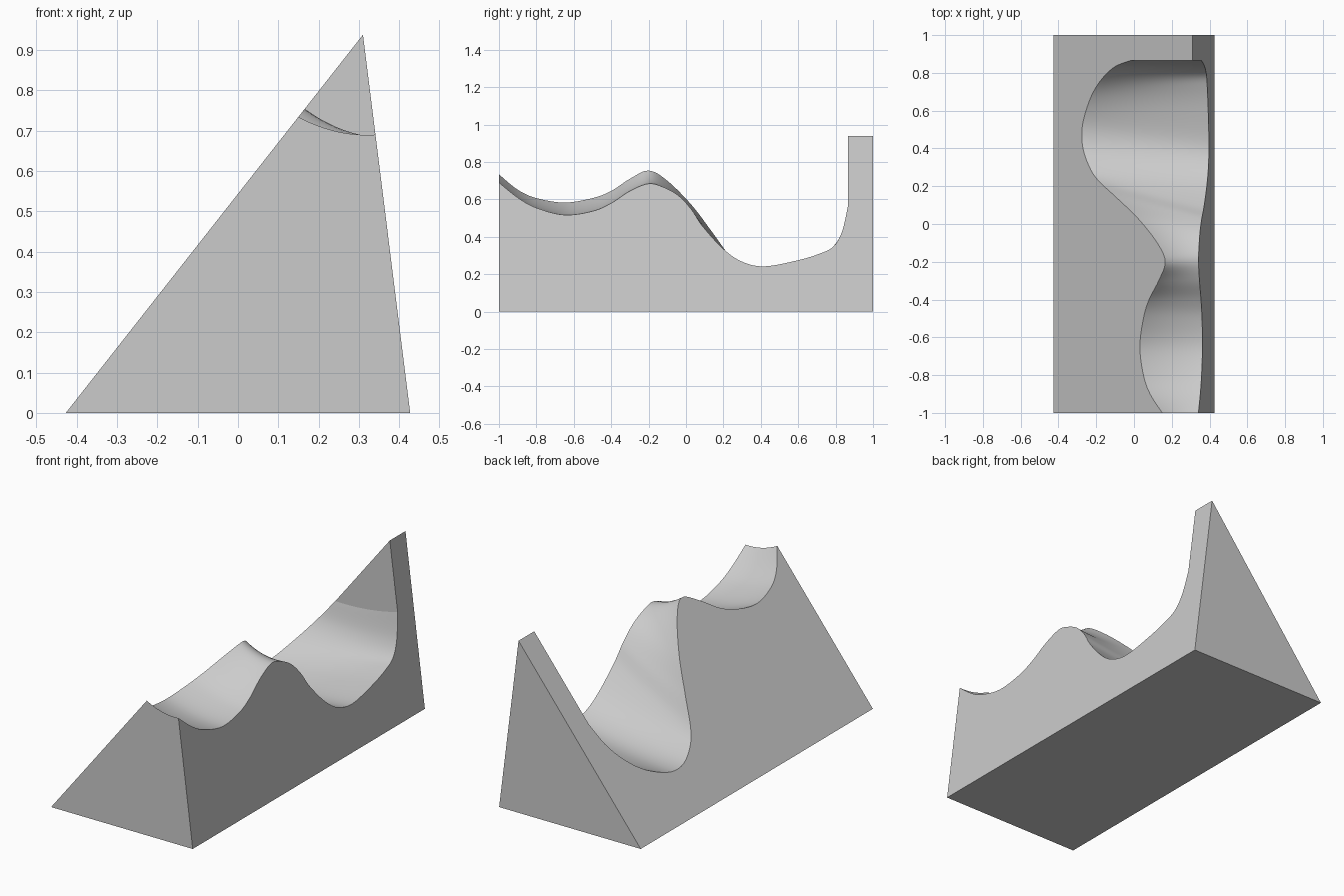
import bpy
import bmesh
from mathutils import Vector

cube = bpy.data.objects.get("Cube")
if cube:
    bpy.data.objects.remove(cube, do_unlink=True)

# Triangular prism that the block is carved from
HALF, PEAK_X, PEAK_Z = 0.427, 0.31, 0.938
WALL_Y = 0.865
ACROSS, STEPS, SAG = 16, 6, 0.014

# Rim stations along the block: sloping-side y, z, then steep-side y, z
STATIONS = [
    (-1, .734, -1, .69), (-.9, .652, -.9, .61), (-.8, .607, -.8, .555),
    (-.65, .583, -.65, .517), (-.5, .607, -.5, .537), (-.4, .645, -.4, .58),
    (-.3, .71, -.3, .645), (-.2, .754, -.2, .684), (-.1, .70, -.12, .665),
    (.03, .57, -.04, .62), (.14, .425, .03, .545), (.23, .303, .09, .455),
    (.3, .244, .2, .335), (.4, .2, .3, .267), (.5, .193, .42, .242),
    (.6, .22, .6, .275), (.7, .27, .72, .312), (.78, .34, .79, .35),
    (.835, .42, .835, .43), (WALL_Y, .52, WALL_Y, .56),
]


def slope_point(y, z):
    return Vector((-HALF + z * (PEAK_X + HALF) / PEAK_Z, y, z))


def steep_point(y, z):
    return Vector((HALF - z * (HALF - PEAK_X) / PEAK_Z, y, z))


def spline(points, steps):
    """Smooth curve passing through every station."""
    pts = [Vector(p) for p in points]
    pts = [pts[0]] + pts + [pts[-1]]
    result = []
    for a, b, c, d in zip(pts, pts[1:], pts[2:], pts[3:]):
        for i in range(steps):
            t = i / steps
            result.append(b + (c - a) * (t / 2)
                          + (a * 2 - b * 5 + c * 4 - d) * (t * t / 2)
                          + (b * 3 - a - c * 3 + d) * (t ** 3 / 2))
    return result + [pts[-1]]


bm = bmesh.new()

# Carved upper surface, lofted from rim to rim with a slight hollow
rows = []
for yl, zl, yr, zr in spline(STATIONS, STEPS):
    left, right = slope_point(yl, zl), steep_point(yr, zr)
    row = []
    for j in range(ACROSS + 1):
        t = j / ACROSS
        p = left.lerp(right, t)
        p.z -= SAG * 4 * t * (1 - t)
        row.append(bm.verts.new(p))
    rows.append(row)
for r, s in zip(rows, rows[1:]):
    for j in range(ACROSS):
        bm.faces.new((r[j], r[j + 1], s[j + 1], s[j])).smooth = True

# Base corners and the ridge of the tall back wall
fl, fr, bl, br = [bm.verts.new((x, y, 0)) for y in (-1, 1) for x in (-HALF, HALF)]
peak_front = bm.verts.new((PEAK_X, WALL_Y, PEAK_Z))
peak_back = bm.verts.new((PEAK_X, 1, PEAK_Z))
left_rim = [r[0] for r in rows]
right_rim = [r[-1] for r in rows]

# Flat sides, ends, base and the upright face behind the hollow
for loop in (
    [fl, bl, br, fr],
    [fl, fr] + rows[0][::-1],
    [br, bl, peak_back],
    [bl, fl] + left_rim + [peak_front, peak_back],
    [fr, br, peak_back, peak_front] + right_rim[::-1],
    rows[-1] + [peak_front],
):
    bm.faces.new(loop)
bmesh.ops.recalc_face_normals(bm, faces=bm.faces)

mesh = bpy.data.meshes.new("carved_wedge")
bm.to_mesh(mesh)
bm.free()
wedge = bpy.data.objects.new("carved_wedge", mesh)
bpy.context.collection.objects.link(wedge)

# Plain grey finish
grey = bpy.data.materials.new("light_grey")
grey.use_nodes = True
colour = (0.6, 0.6, 0.6, 1)
grey.diffuse_color = colour
for node in grey.node_tree.nodes:
    if node.type == "BSDF_PRINCIPLED":
        node.inputs["Base Color"].default_value = colour
mesh.materials.append(grey)
